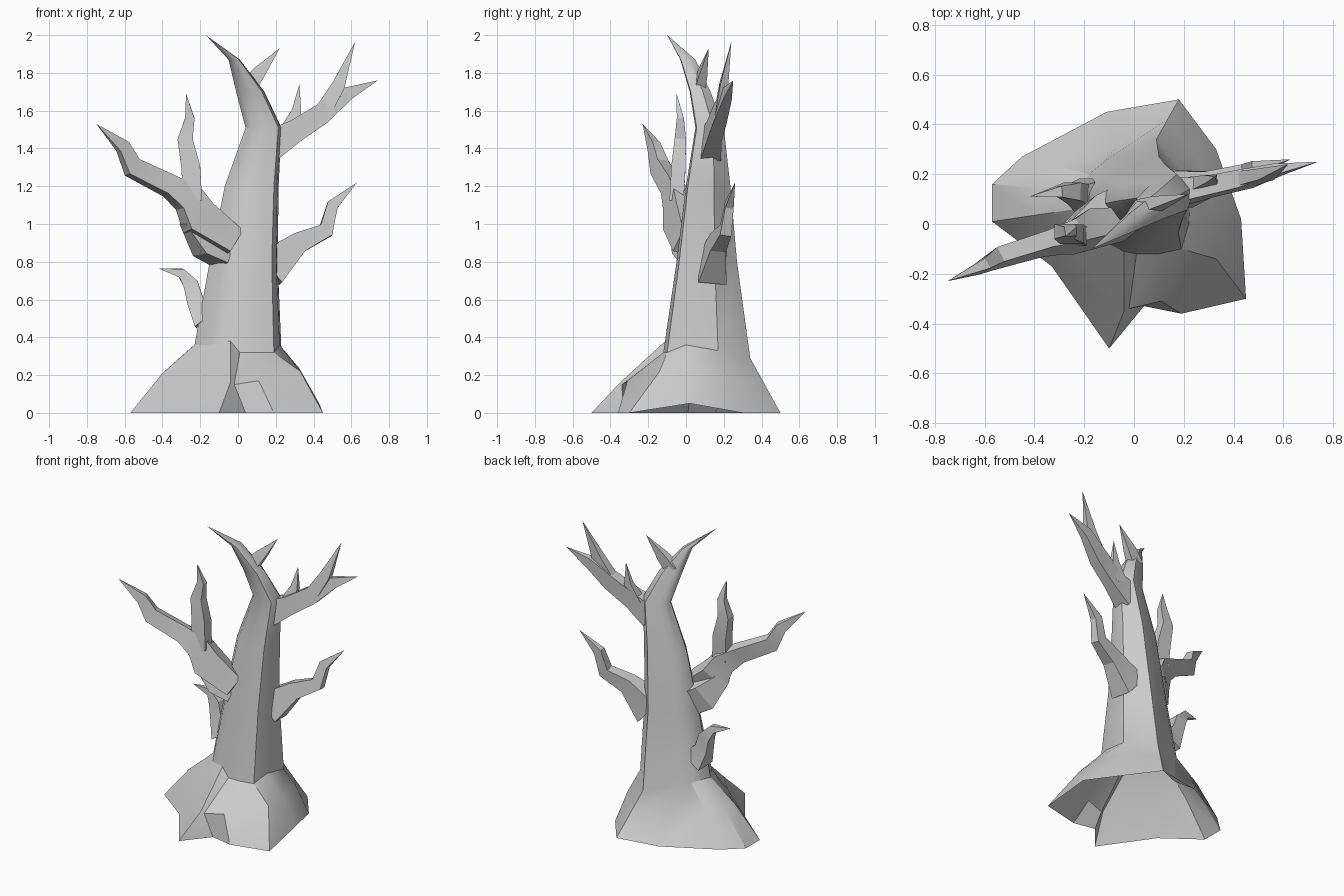
import bpy
import bmesh
import math
from mathutils import Vector

cube = bpy.data.objects.get("Cube")
if cube:
    bpy.data.objects.remove(cube, do_unlink=True)

# Single bark colour
bark = bpy.data.materials.new("grey_bark")
bark.use_nodes = True
colour = (0.6, 0.6, 0.6, 1.0)
bark.diffuse_color = colour
for node in bark.node_tree.nodes:
    if node.type == "BSDF_PRINCIPLED":
        node.inputs["Base Color"].default_value = colour
        node.inputs["Roughness"].default_value = 0.9


def loft(name, rings, cap_start=False, smooth_angle=30):
    """Skin a list of equal-length rings; collapsed rings become points."""
    bm = bmesh.new()
    loops = [[bm.verts.new(point) for point in ring] for ring in rings]
    for low, high in zip(loops, loops[1:]):
        count = len(low)
        for i in range(count):
            j = (i + 1) % count
            bm.faces.new((low[i], low[j], high[j], high[i]))
    if cap_start:
        bm.faces.new(loops[0])
    bmesh.ops.remove_doubles(bm, verts=bm.verts, dist=0.0005)
    bmesh.ops.recalc_face_normals(bm, faces=bm.faces)
    mesh = bpy.data.meshes.new(name)
    bm.to_mesh(mesh)
    bm.free()
    mesh.materials.append(bark)
    obj = bpy.data.objects.new(name, mesh)
    bpy.context.collection.objects.link(obj)
    bpy.ops.object.select_all(action="DESELECT")
    obj.select_set(True)
    bpy.context.view_layer.objects.active = obj
    bpy.ops.object.shade_smooth_by_angle(angle=math.radians(smooth_angle))


def branch(name, path, depth=0.65, roll=0):
    """Box-section tapering limb; each path entry is x, y, z, half height."""
    points = [Vector(entry[:3]) for entry in path]
    rings = []
    for i, (point, entry) in enumerate(zip(points, path)):
        radius = entry[3]
        before = points[max(i - 1, 0)]
        after = points[min(i + 1, len(points) - 1)]
        tangent = (after - before).normalized()
        front = Vector((0, -1, 0))
        front = (front - tangent * front.dot(tangent)).normalized()
        side = tangent.cross(front)
        # Roll the section about the limb
        c, s = math.cos(roll), math.sin(roll)
        up = (side * c - front * s) * radius
        out = (front * c + side * s) * radius * depth
        rings.append([point + up + out, point + up - out,
                      point - up - out, point - up + out])
    loft(name, rings, cap_start=True, smooth_angle=20)


# Root outline on the ground, counter-clockwise from the front root
ground = [
    (-0.1, -0.5, 0), (0.04, -0.33, 0), (0.19, -0.36, 0), (0.45, -0.3, 0),
    (0.43, 0.02, 0.05), (0.33, 0.3, 0), (0.18, 0.5, 0), (-0.11, 0.45, 0),
    (-0.45, 0.27, 0), (-0.57, 0.16, 0), (-0.57, 0.01, 0), (-0.33, -0.17, 0),
]

# Collar where the roots meet the trunk
collar = [
    (-0.04, -0.11, 0.38), (0.01, -0.12, 0.32), (0.1, -0.12, 0.32),
    (0.19, -0.1, 0.32), (0.22, 0, 0.36), (0.23, 0.17, 0.33),
    (0.09, 0.34, 0.29), (-0.12, 0.25, 0.34), (-0.18, 0.2, 0.36),
    (-0.22, 0.13, 0.37), (-0.23, 0.06, 0.36), (-0.16, -0.05, 0.36),
]

# Knuckles of the roots, with notches beside the front and back roots
knuckles = [Vector(a).lerp(Vector(b), 0.5) + Vector((0, 0, 0.03))
            for a, b in zip(ground, collar)]
knuckles[0] = Vector((-0.04, -0.35, 0.16))
knuckles[1] = Vector((-0.02, -0.34, 0.15))
knuckles[2] = Vector((0.11, -0.31, 0.17))
knuckles[3] = Vector((0.33, -0.14, 0.22))
knuckles[6] = Vector((0.135, 0.42, 0.145))
knuckles[7] = Vector((-0.07, 0.31, 0.1))


def trunk_ring(z, left, right, front, back):
    """Fit the collar outline into a new extent at height z."""
    ring = []
    for x, y, _ in collar:
        u = (x + 0.23) / 0.46
        v = (y + 0.12) / 0.46
        ring.append((left + u * (right - left), front + v * (back - front), z))
    return ring


# Trunk with leaning leader
tip = (-0.17, -0.1, 2.0)
loft("trunk", [
    ground, knuckles, collar,
    trunk_ring(0.8, -0.15, 0.21, -0.05, 0.27),
    trunk_ring(1.2, -0.07, 0.215, 0, 0.235),
    trunk_ring(1.51, 0.04, 0.23, 0.05, 0.2),
    trunk_ring(1.7, -0.01, 0.14, 0.02, 0.13),
    trunk_ring(1.87, -0.05, 0.01, -0.03, 0.05),
    [tip] * len(collar),
])
branch("leader_fork", [
    (0.05, 0.07, 1.72, 0.045), (0.11, 0.09, 1.8, 0.035), (0.22, 0.12, 1.93, 0)])

# Large right limb, its heel and its fork
branch("right_limb", [
    (-0.02, 0.0, 0.9, 0.07), (-0.21, -0.03, 1.03, 0.095),
    (-0.26, -0.05, 1.13, 0.075), (-0.36, -0.08, 1.2, 0.055),
    (-0.56, -0.14, 1.3, 0.05), (-0.61, -0.17, 1.41, 0.035),
    (-0.75, -0.23, 1.53, 0)], roll=0.4)
branch("right_limb_heel", [
    (-0.06, 0.06, 0.86, 0.09), (-0.16, 0.02, 0.91, 0.09),
    (-0.27, -0.04, 1.03, 0.04)], depth=0.8, roll=0.4)
branch("right_limb_fork", [
    (-0.24, -0.05, 1.12, 0.05), (-0.25, -0.04, 1.3, 0.05),
    (-0.28, -0.03, 1.45, 0.04), (-0.255, -0.03, 1.56, 0.025),
    (-0.275, -0.05, 1.69, 0)], depth=0.75)

# Low right twig
branch("right_twig", [
    (-0.16, 0.11, 0.5, 0.08), (-0.225, 0.12, 0.59, 0.045),
    (-0.25, 0.13, 0.68, 0.04), (-0.3, 0.13, 0.74, 0.025),
    (-0.42, 0.11, 0.765, 0)], depth=0.9)

# Middle left limb
branch("left_middle_limb", [
    (0.16, 0.14, 0.76, 0.1), (0.32, 0.17, 0.9, 0.055),
    (0.465, 0.21, 0.965, 0.04), (0.5, 0.23, 1.1, 0.03),
    (0.63, 0.26, 1.22, 0)], depth=0.75)

# Upper left limb, its fork and spur
branch("left_upper_limb", [
    (0.16, 0.13, 1.41, 0.085), (0.3, 0.15, 1.49, 0.06),
    (0.44, 0.18, 1.58, 0.055), (0.58, 0.22, 1.69, 0.035),
    (0.74, 0.25, 1.76, 0)], depth=0.65)
branch("left_upper_fork", [
    (0.44, 0.18, 1.58, 0.045), (0.53, 0.2, 1.73, 0.035), (0.62, 0.24, 1.965, 0)])
branch("left_upper_spur", [
    (0.26, 0.16, 1.48, 0.045), (0.31, 0.18, 1.6, 0.025), (0.325, 0.19, 1.74, 0)])
